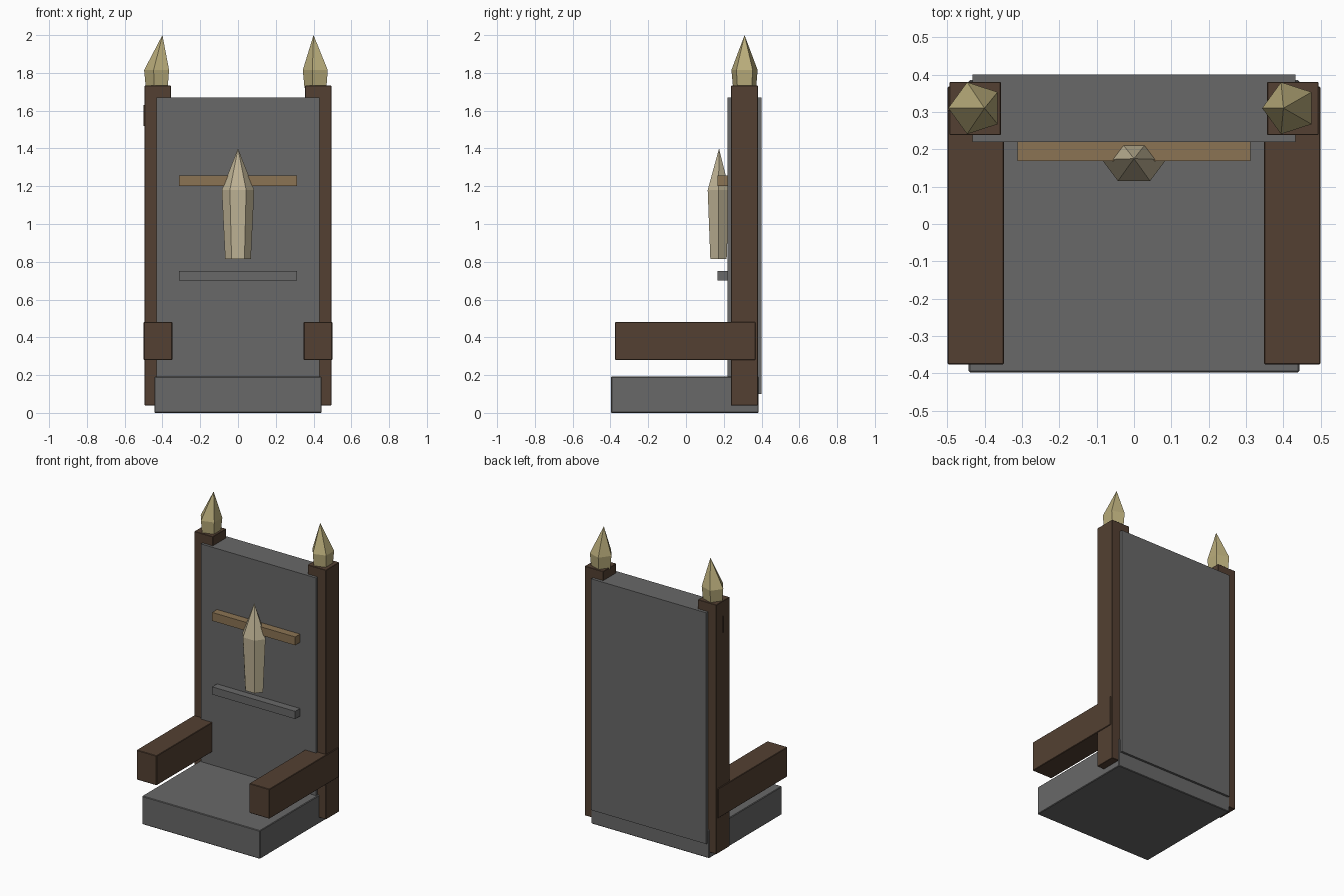
import bpy, bmesh, math

if "Cube" in bpy.data.objects:
    bpy.data.objects.remove(bpy.data.objects["Cube"])


def material(name, rgb):
    m = bpy.data.materials.new(name)
    m.diffuse_color = (*[(c / 255) ** 2.2 for c in rgb], 1)
    m.use_nodes = True
    m.node_tree.nodes["Principled BSDF"].inputs["Base Color"].default_value = m.diffuse_color
    return m


STONE = material("grey stone", (104, 104, 104))
DARK = material("dark wood", (84, 66, 53))
LIGHT = material("light wood", (138, 115, 84))
HORN = material("yellow horn", (184, 171, 122))
BONE = material("pale bone", (190, 178, 148))


def finish(name, bm, mat):
    bmesh.ops.recalc_face_normals(bm, faces=bm.faces[:])
    me = bpy.data.meshes.new(name)
    bm.to_mesh(me)
    bm.free()
    me.materials.append(mat)
    ob = bpy.data.objects.new(name, me)
    bpy.context.collection.objects.link(ob)
    return ob


def box(name, x, y, z, mat, bevel=0):
    bm = bmesh.new()
    bmesh.ops.create_cube(bm, size=1)
    for v in bm.verts:
        for i, (lo, hi) in enumerate((x, y, z)):
            v.co[i] = (lo + hi) / 2 + v.co[i] * (hi - lo)
    if bevel:
        bmesh.ops.bevel(bm, geom=bm.edges[:], offset=bevel, segments=1, affect='EDGES')
    return finish(name, bm, mat)


def spike(name, sides, cx, cy, rings, tip, mat, start=0.0):
    """Faceted spike: rings are (z, x radius, y radius), tip is (x, y, z)."""
    bm = bmesh.new()
    loops = []
    for z, rx, ry in rings:
        angles = [start + math.tau * i / sides for i in range(sides)]
        loops.append([bm.verts.new((cx + rx * math.cos(a), cy + ry * math.sin(a), z))
                      for a in angles])
    bm.faces.new(loops[0])
    top = bm.verts.new(tip)
    for i in range(sides):
        j = (i + 1) % sides
        for a, b in zip(loops, loops[1:]):
            bm.faces.new((a[i], a[j], b[j], b[i]))
        bm.faces.new((loops[-1][i], loops[-1][j], top))
    return finish(name, bm, mat)


# Seat slab and tall back panel
box("seat", (-0.443, 0.443), (-0.397, 0.385), (0, 0.192), STONE, 0.004)
box("back_panel", (-0.432, 0.432), (0.22, 0.40), (0.10, 1.67), STONE)

# Posts and armrests on both sides
for side, s in (("left", -1), ("right", 1)):
    box(side + "_post", sorted((s * 0.356, s * 0.494)), (0.238, 0.38), (0.04, 1.732), DARK, 0.002)
    box(side + "_armrest", sorted((s * 0.348, s * 0.499)), (-0.376, 0.368), (0.28, 0.481), DARK, 0.003)

# Five-sided finials on the posts, both turned the same way
for side, cx, tx in (("left", -0.424, -0.40), ("right", 0.416, 0.40)):
    spike(side + "_finial", 5, cx, 0.31,
          [(1.72, 0.064, 0.064), (1.815, 0.073, 0.073)], (tx, 0.31, 2.0), HORN, math.pi)

# Cross bars on the panel
box("upper_bar", (-0.312, 0.312), (0.168, 0.23), (1.20, 1.257), LIGHT)
box("lower_bar", (-0.312, 0.312), (0.168, 0.23), (0.70, 0.752), STONE)

# Six-sided spike in the middle of the back
spike("centre_spike", 6, 0, 0.172,
      [(0.815, 0.068, 0.050), (1.18, 0.086, 0.066)], (0, 0.175, 1.4), BONE)

# Thin sliver on the outside of the left post
box("post_sliver", (-0.499, -0.49), (0.304, 0.312), (1.52, 1.63), DARK)
